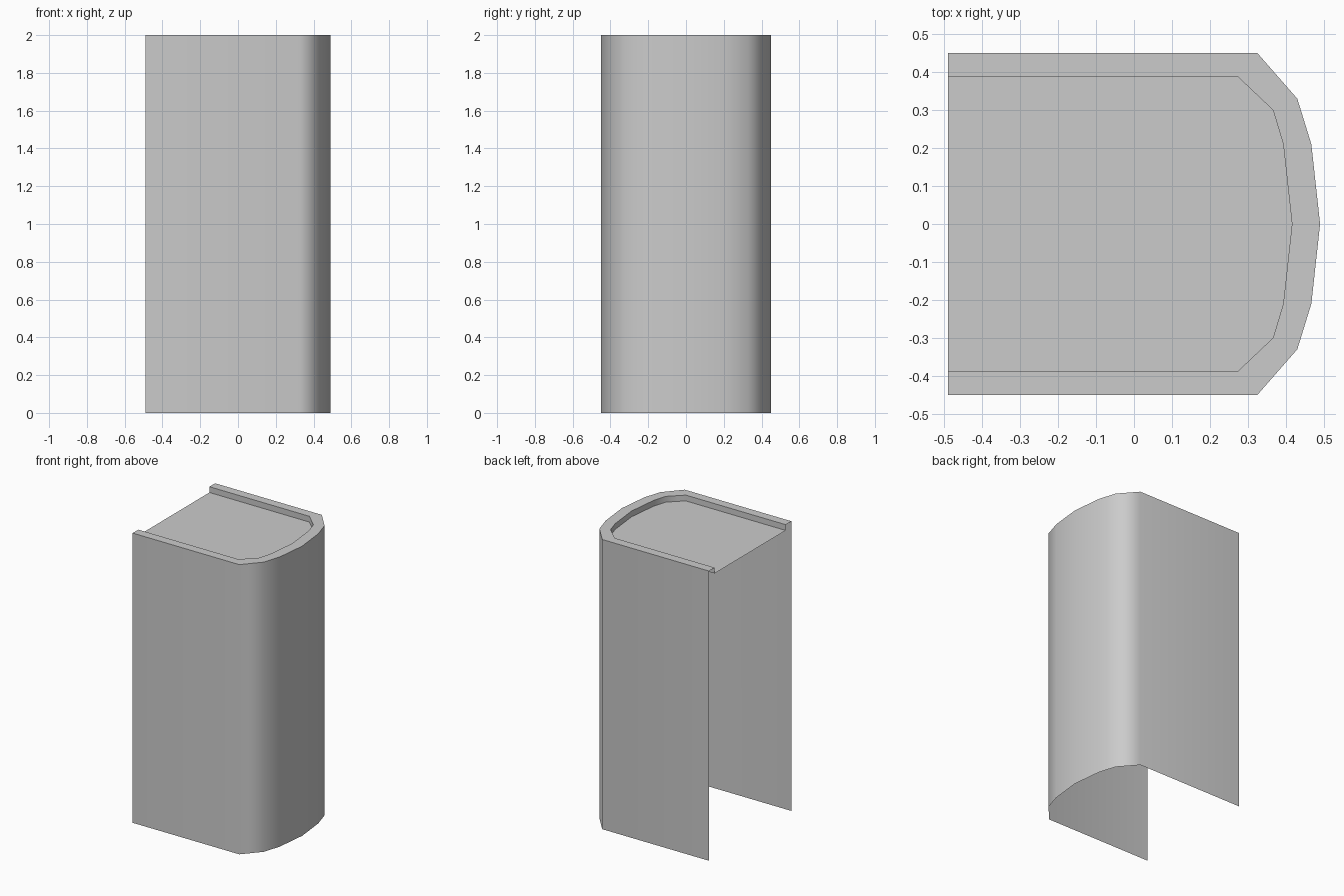
import bpy
import bmesh
import math

cube = bpy.data.objects.get("Cube")
if cube:
    bpy.data.objects.remove(cube, do_unlink=True)

HEIGHT = 2.0
RECESS = 0.04

grey = bpy.data.materials.new("plain grey")
grey.use_nodes = True
colour = (0.6, 0.6, 0.6, 1)
grey.diffuse_color = colour
grey.node_tree.nodes["Principled BSDF"].inputs["Base Color"].default_value = colour


def mirrored(half):
    """Complete a U-shaped outline from its front half, ending on the nose."""
    return half + [(x, -y) for x, y in reversed(half[:-1])]


outer = mirrored([(-0.49, -0.45), (0.325, -0.45), (0.43, -0.33), (0.467, -0.21), (0.49, 0)])
inner = mirrored([(-0.49, -0.388), (0.273, -0.388), (0.366, -0.3), (0.393, -0.21), (0.416, 0)])

bm = bmesh.new()


def ring(outline, z):
    return [bm.verts.new((x, y, z)) for x, y in outline]


def strip(a, b):
    for i in range(len(a) - 1):
        bm.faces.new((a[i], a[i + 1], b[i + 1], b[i]))


# Thin outer wall, top rim, recess wall and sunken roof; the back end stays open
base = ring(outer, 0)
top = ring(outer, HEIGHT)
lip = ring(inner, HEIGHT)
floor = ring(inner, HEIGHT - RECESS)
strip(base, top)
strip(top, lip)
strip(lip, floor)
bm.faces.new(floor)

mesh = bpy.data.meshes.new("curved_cover")
bm.to_mesh(mesh)
bm.free()
mesh.materials.append(grey)
cover = bpy.data.objects.new("curved_cover", mesh)
bpy.context.collection.objects.link(cover)

# Smooth round the nose, sharp along the rim
bpy.ops.object.select_all(action="DESELECT")
cover.select_set(True)
bpy.context.view_layer.objects.active = cover
bpy.ops.object.shade_smooth_by_angle(angle=math.radians(60))
weighted = cover.modifiers.new("flat side shading", "WEIGHTED_NORMAL")
weighted.keep_sharp = True
